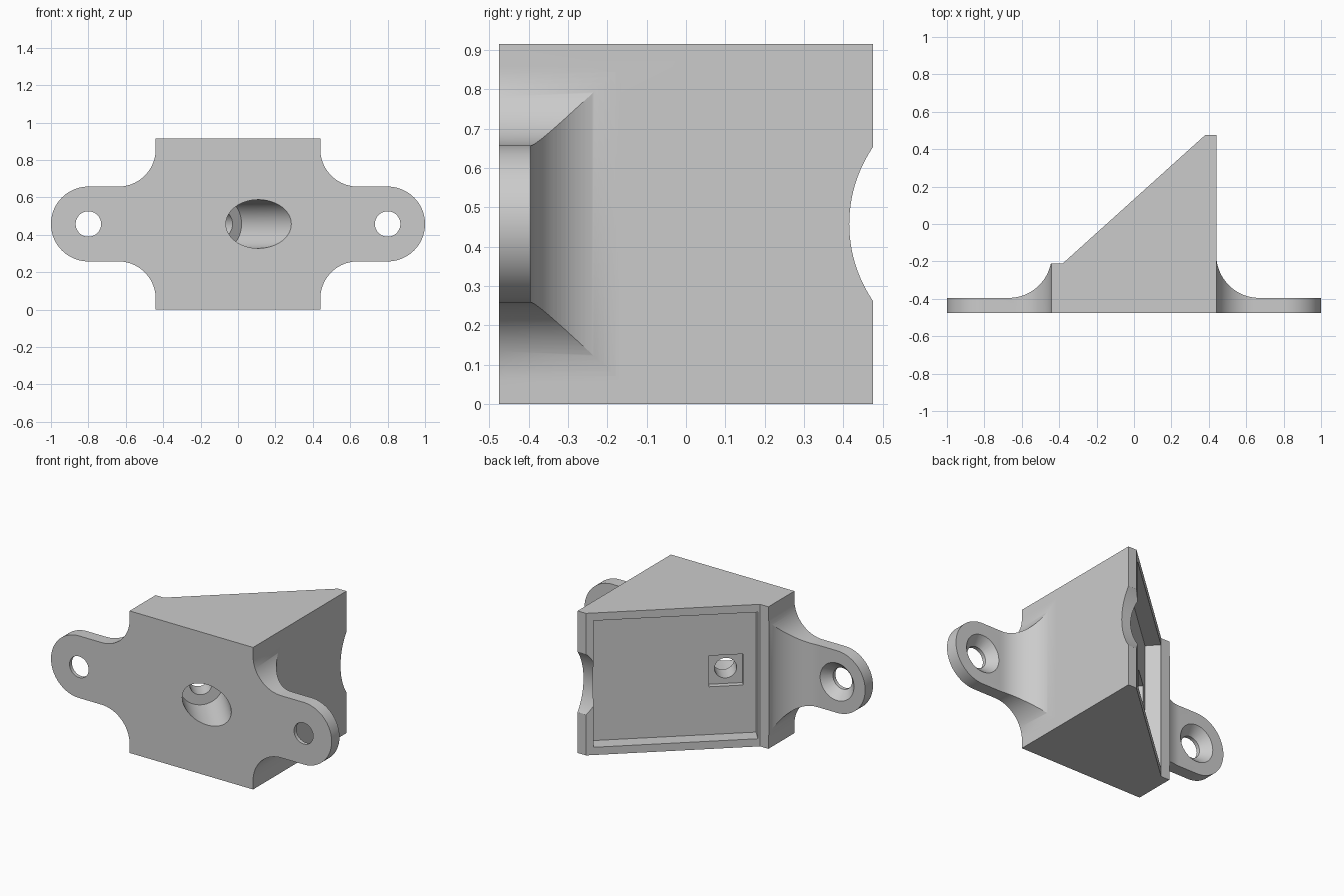
import bpy, bmesh, math
from mathutils import Matrix, Vector

cube = bpy.data.objects.get("Cube")
if cube:
    bpy.data.objects.remove(cube, do_unlink=True)

HEIGHT, MID = 0.915, 0.4575
FRONT, BACK = -0.475, 0.475
SIDE, LEDGE, PLATE = 0.44, -0.21, -0.395

grey = bpy.data.materials.new("plain_grey")
grey.use_nodes = True
colour = (0.6, 0.6, 0.6, 1)
grey.diffuse_color = colour
grey.node_tree.nodes["Principled BSDF"].inputs["Base Color"].default_value = colour


def make(name, bm):
    bmesh.ops.recalc_face_normals(bm, faces=bm.faces)
    mesh = bpy.data.meshes.new(name)
    bm.to_mesh(mesh)
    bm.free()
    mesh.materials.append(grey)
    obj = bpy.data.objects.new(name, mesh)
    bpy.context.collection.objects.link(obj)
    return obj


def arc(cx, cy, r, a, b, n=24):
    angles = [math.radians(a + (b - a) * i / n) for i in range(n + 1)]
    return [(cx + r * math.cos(t), cy + r * math.sin(t)) for t in angles]


def prism(name, base, sweep):
    bm = bmesh.new()
    face = bm.faces.new([bm.verts.new(p) for p in base])
    moved = bmesh.ops.extrude_face_region(bm, geom=[face])["geom"]
    verts = [v for v in moved if isinstance(v, bmesh.types.BMVert)]
    bmesh.ops.translate(bm, verts=verts, vec=sweep)
    return make(name, bm)


def cone(name, start, end, r1, r2, n=64):
    start, end = Vector(start), Vector(end)
    axis = end - start
    turn = axis.to_track_quat('Z', 'Y').to_matrix().to_4x4()
    bm = bmesh.new()
    bmesh.ops.create_cone(bm, cap_ends=True, segments=n, radius1=r1, radius2=r2,
                          depth=axis.length,
                          matrix=Matrix.Translation((start + end) / 2) @ turn)
    return make(name, bm)


def combine(target, tool, operation):
    mod = target.modifiers.new("cut", 'BOOLEAN')
    mod.object, mod.operation, mod.solver = tool, operation, 'EXACT'
    bpy.ops.object.select_all(action='DESELECT')
    bpy.context.view_layer.objects.active = target
    target.select_set(True)
    bpy.ops.object.modifier_apply(modifier=mod.name)
    bpy.data.objects.remove(tool, do_unlink=True)


# Front silhouette: block with a rounded, filleted ear on each side
half = [(SIDE, 0)]
half += arc(0.64, MID - 0.4, 0.2, 180, 90)
half += arc(0.8, MID, 0.2, -90, 90, 48)
half += arc(0.64, MID + 0.4, 0.2, 270, 180)
half += [(SIDE, HEIGHT)]
outline = half + [(-x, z) for x, z in reversed(half)]
bracket = prism("angled_bracket", [(x, -0.6, z) for x, z in outline], (0, 1.2, 0))

# Plan silhouette: wedge with thin ears that sweep up into the block
R = 0.23
cx, cy = SIDE + R, PLATE + R
stop = math.degrees(math.asin((cy - LEDGE) / R))
plan = [(-1.1, FRONT), (1.1, FRONT), (1.1, PLATE)]
plan += arc(cx, cy, R, 270, 180)
plan += [(SIDE, BACK), (0.38, BACK), (-0.38, LEDGE)]
plan += arc(-cx, cy, R, -stop, -90)
plan += [(-1.1, PLATE)]
wedge = prism("wedge", [(x, y, -0.1) for x, y in plan], (0, 0, 1.2))
combine(bracket, wedge, 'INTERSECT')

# Frame of the sloping face: along, outward, up
low = Vector((-0.38, LEDGE, MID))
along = Vector((0.76, BACK - LEDGE, 0))
length = along.length
along.normalize()
out = Vector((-along.y, along.x, 0))


def slope_box(name, a0, a1, depth, height):
    base = [low + along * a + out * o - Vector((0, 0, height / 2))
            for a, o in ((a0, -depth), (a1, -depth), (a1, 0.1), (a0, 0.1))]
    return prism(name, base, (0, 0, height))


# Shallow tray in the sloping face, with a square seat for the bolt
POCKET = 0.092
bolt = 0.187
combine(bracket, slope_box("tray", 0.012, length - 0.045, POCKET, HEIGHT - 0.1), 'DIFFERENCE')
combine(bracket, slope_box("seat", bolt - 0.1, bolt + 0.1, POCKET + 0.035, 0.2), 'DIFFERENCE')

# Slanted bolt bore from the front, narrowing to a small through hole
mouth = Vector((0.11, FRONT, MID))
combine(bracket, cone("bore", mouth - out * 0.2, mouth + out * 0.28, 0.13, 0.13), 'DIFFERENCE')
combine(bracket, cone("bolt_hole", mouth + out * 0.2, mouth + out * 0.5, 0.065, 0.065), 'DIFFERENCE')

# Curved notch in the tall rear edge
combine(bracket, cone("notch", (0.25, 0.762, MID), (0.6, 0.762, MID), 0.347, 0.347, 128), 'DIFFERENCE')

# Countersunk screw holes in the ears
for x in (-0.8, 0.8):
    combine(bracket, cone("screw_hole", (x, -0.6, MID), (x, -0.3, MID), 0.068, 0.068), 'DIFFERENCE')
    combine(bracket, cone("countersink", (x, -0.452, MID), (x, -0.385, MID), 0.067, 0.13), 'DIFFERENCE')

bpy.context.view_layer.objects.active = bracket
bracket.select_set(True)
bpy.ops.object.shade_smooth_by_angle(angle=math.radians(25))
